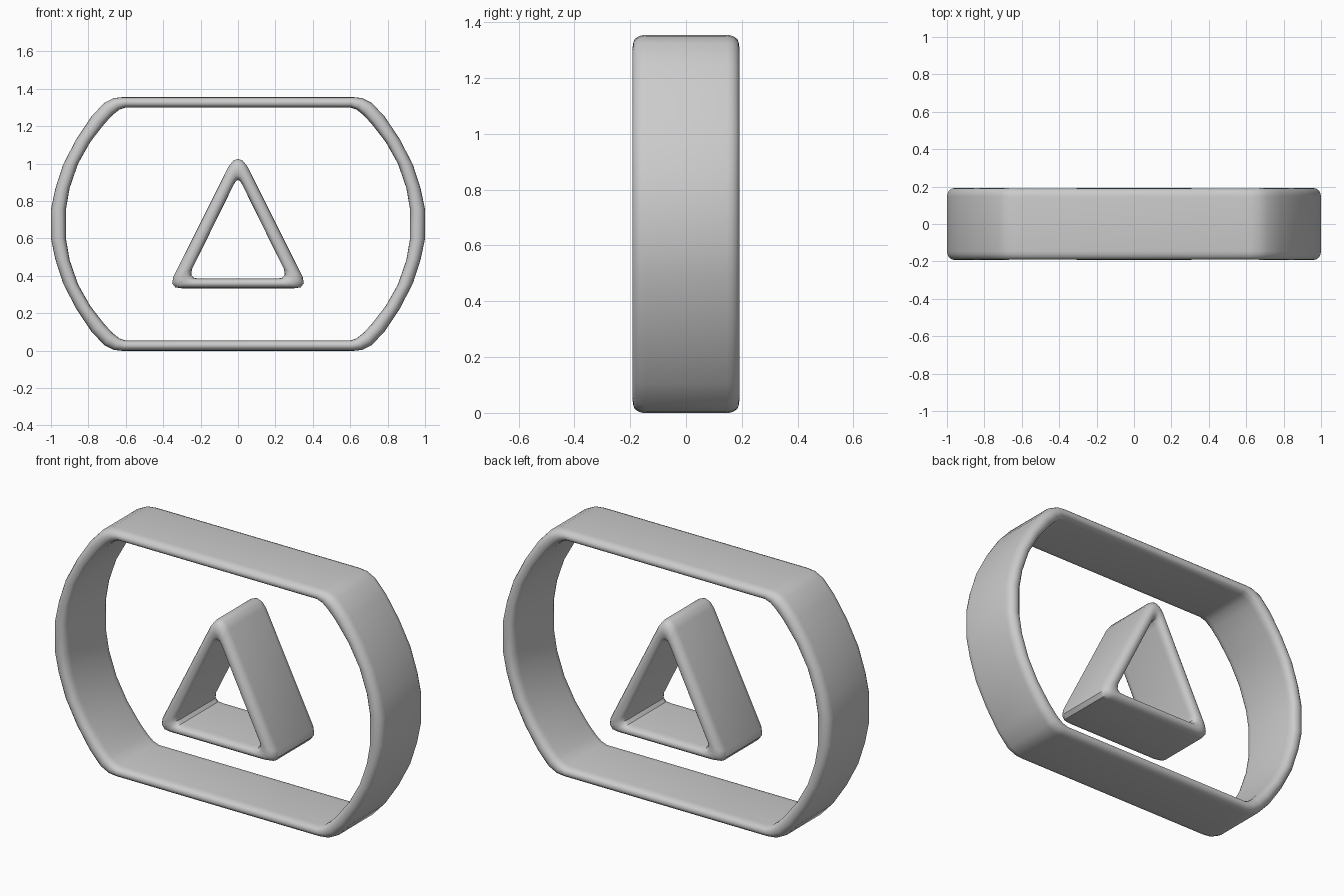
import bpy, bmesh, math

if "Cube" in bpy.data.objects:
    bpy.data.objects.remove(bpy.data.objects["Cube"], do_unlink=True)

grey = bpy.data.materials.new("light grey")
grey.use_nodes = True
colour = (0.6, 0.6, 0.6, 1)
grey.diffuse_color = colour
grey.node_tree.nodes["Principled BSDF"].inputs["Base Color"].default_value = colour

MID_Z = 0.677     # centre height of the frame
ROUND = 0.045     # depth of the rounded rims
STEPS = 4         # segments in each rounded rim


def section():
    """Rounded wall section: (position across wall, offset from rim, side)."""
    arc = []
    for k in range(STEPS + 1):
        a = math.pi / 2 * k / STEPS
        arc.append((0.5 - 0.5 * math.sin(a), ROUND * (1 - math.cos(a))))
    outer = [(t, d) for t, d in reversed(arc)]
    inner = [(1 - 0.8 * t, d) for t, d in arc[1:]]
    front = [(t, d, -1) for t, d in outer + inner]
    return front + [(t, d, 1) for t, d, s in reversed(front)]


def band(name, pairs):
    """Closed band swept through (outer x, outer z, inner x, inner z) stations."""
    bm = bmesh.new()
    rings = []
    for ox, oz, ix, iz in pairs:
        depth = 0.178 + 0.18 * min(0.08, math.hypot(ox - ix, oz - iz))
        rings.append([bm.verts.new((ox + (ix - ox) * t, s * (depth - d), oz + (iz - oz) * t))
                      for t, d, s in section()])
    for a, b in zip(rings, rings[1:] + rings[:1]):
        for j in range(len(a)):
            k = (j + 1) % len(a)
            bm.faces.new((a[j], a[k], b[k], b[j]))
    bmesh.ops.recalc_face_normals(bm, faces=bm.faces)
    mesh = bpy.data.meshes.new(name)
    bm.to_mesh(mesh)
    bm.free()
    mesh.materials.append(grey)
    obj = bpy.data.objects.new(name, mesh)
    bpy.context.collection.objects.link(obj)
    bpy.ops.object.select_all(action="DESELECT")
    obj.select_set(True)
    bpy.context.view_layer.objects.active = obj
    bpy.ops.object.shade_smooth_by_angle(angle=math.radians(40))


def mirror_x(half):
    return half + [(-a, b, -c, d) for a, b, c, d in reversed(half) if a > 0]


# Outer frame: upper right quarter, mirrored down and across
quarter = [
    (0.62, 1.355, 0.60, 1.30), (0.665, 1.35, 0.635, 1.288),
    (0.715, 1.325, 0.67, 1.26), (0.785, 1.25, 0.715, 1.212),
    (0.865, 1.13, 0.79, 1.115), (0.935, 0.995, 0.855, 1.0),
    (0.977, 0.865, 0.90, 0.87), (1.0, 0.755, 0.92, 0.755),
]
right = quarter + [(a, 2 * MID_Z - b, c, 2 * MID_Z - d) for a, b, c, d in reversed(quarter)]
band("outer_frame", mirror_x(right))

# Central triangle: right half from apex to base, mirrored across
triangle = [
    (0, 1.025, 0, 0.913), (0.025, 1.016, 0.012, 0.905),
    (0.05, 0.985, 0.024, 0.885), (0.346, 0.395, 0.246, 0.435),
    (0.352, 0.36, 0.25, 0.405), (0.335, 0.338, 0.235, 0.388),
    (0.30, 0.333, 0.20, 0.385),
]
band("triangle", mirror_x(triangle)[:])
